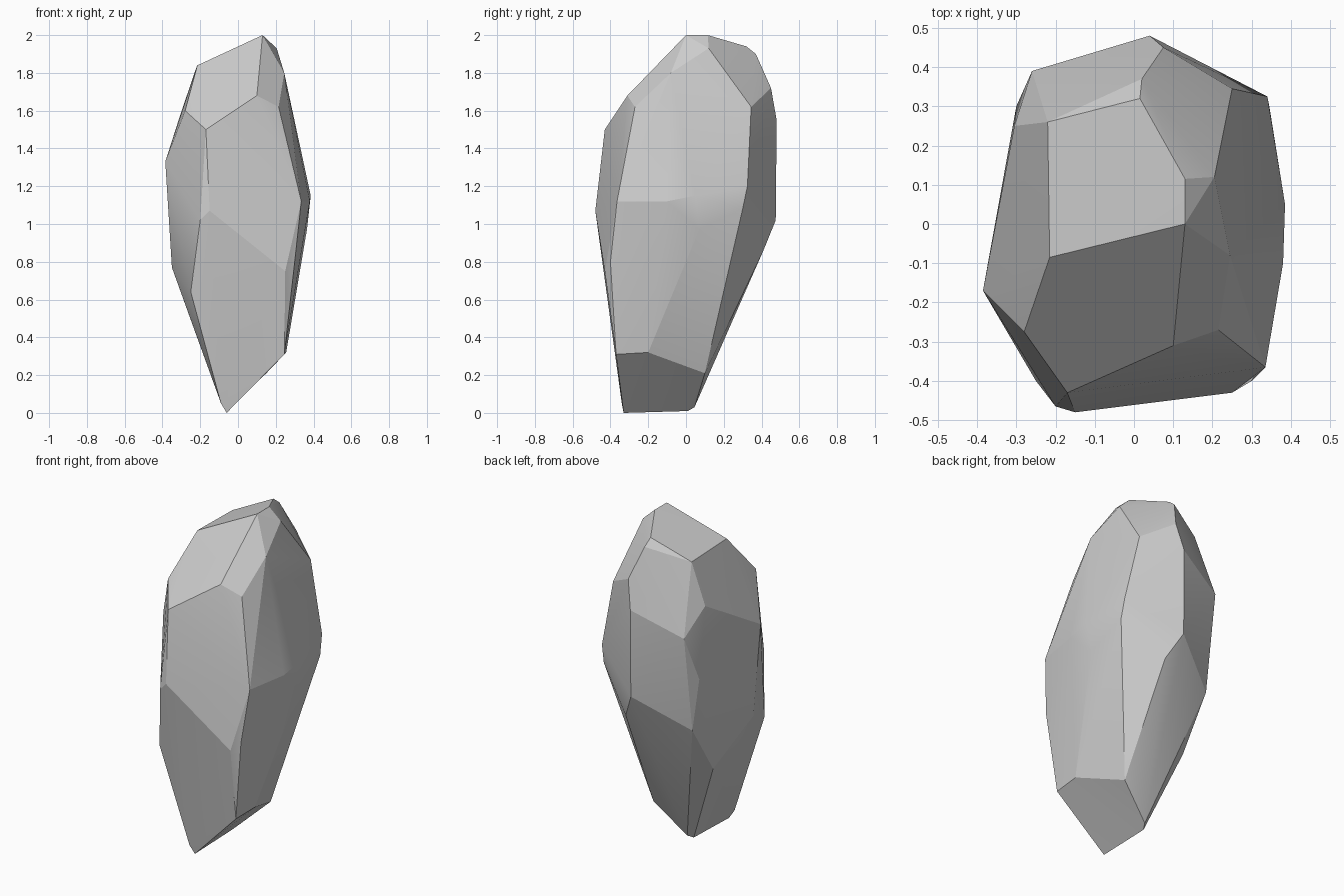
import bpy, bmesh, math

# Corner points of the chiselled stone, grouped from the crown to the foot
crown = [(0.13, 0.0, 2.0), (0.13, 0.115, 2.0), (0.205, 0.12, 1.93), (0.015, 0.32, 1.94),
         (0.02, 0.37, 1.90), (-0.22, 0.26, 1.83), (-0.215, -0.085, 1.84)]
shoulder = [(0.075, 0.45, 1.72), (0.25, 0.345, 1.62), (0.245, -0.08, 1.80), (0.215, -0.27, 1.62),
            (0.1, -0.31, 1.68), (-0.17, -0.43, 1.50), (-0.28, -0.275, 1.60), (-0.305, 0.25, 1.58),
            (0.04, 0.48, 1.55), (-0.26, 0.39, 1.42)]
girdle = [(0.34, 0.325, 1.20), (0.385, 0.05, 1.15), (0.38, -0.10, 1.12), (0.335, -0.365, 1.12),
          (-0.15, -0.48, 1.07), (-0.2, -0.465, 1.02), (-0.385, -0.17, 1.33), (-0.30, 0.30, 1.15),
          (0.04, 0.475, 1.02)]
waist = [(0.12, 0.41, 0.86), (0.345, 0.30, 1.08), (0.365, 0.07, 0.97), (0.25, -0.43, 0.75),
         (0.30, -0.40, 0.80), (-0.25, -0.40, 0.64), (-0.35, -0.15, 0.77), (-0.26, 0.31, 0.83),
         (-0.26, 0.11, 0.52)]
foot = [(0.245, -0.37, 0.31), (0.255, -0.20, 0.32), (0.15, 0.10, 0.21), (-0.04, 0.045, 0.03),
        (-0.06, 0.01, 0.01), (-0.06, -0.33, 0.0), (-0.09, -0.34, 0.05)]

# Wrap the corners in a hull and merge nearly flat triangles into broad facets
bm = bmesh.new()
for co in crown + shoulder + girdle + waist + foot:
    bm.verts.new(co)
bmesh.ops.convex_hull(bm, input=bm.verts[:])
bmesh.ops.delete(bm, geom=[v for v in bm.verts if not v.link_faces], context='VERTS')
bmesh.ops.dissolve_limit(bm, angle_limit=math.radians(4), verts=bm.verts[:], edges=bm.edges[:])
bmesh.ops.triangulate(bm, faces=[f for f in bm.faces if len(f.verts) > 4])
bmesh.ops.recalc_face_normals(bm, faces=bm.faces[:])

mesh = bpy.data.meshes.new("stone")
bm.to_mesh(mesh)
bm.free()
stone = bpy.data.objects.new("stone", mesh)
bpy.context.collection.objects.link(stone)
bpy.context.view_layer.objects.active = stone
stone.select_set(True)
bpy.ops.object.shade_smooth_by_angle(angle=math.radians(15))
